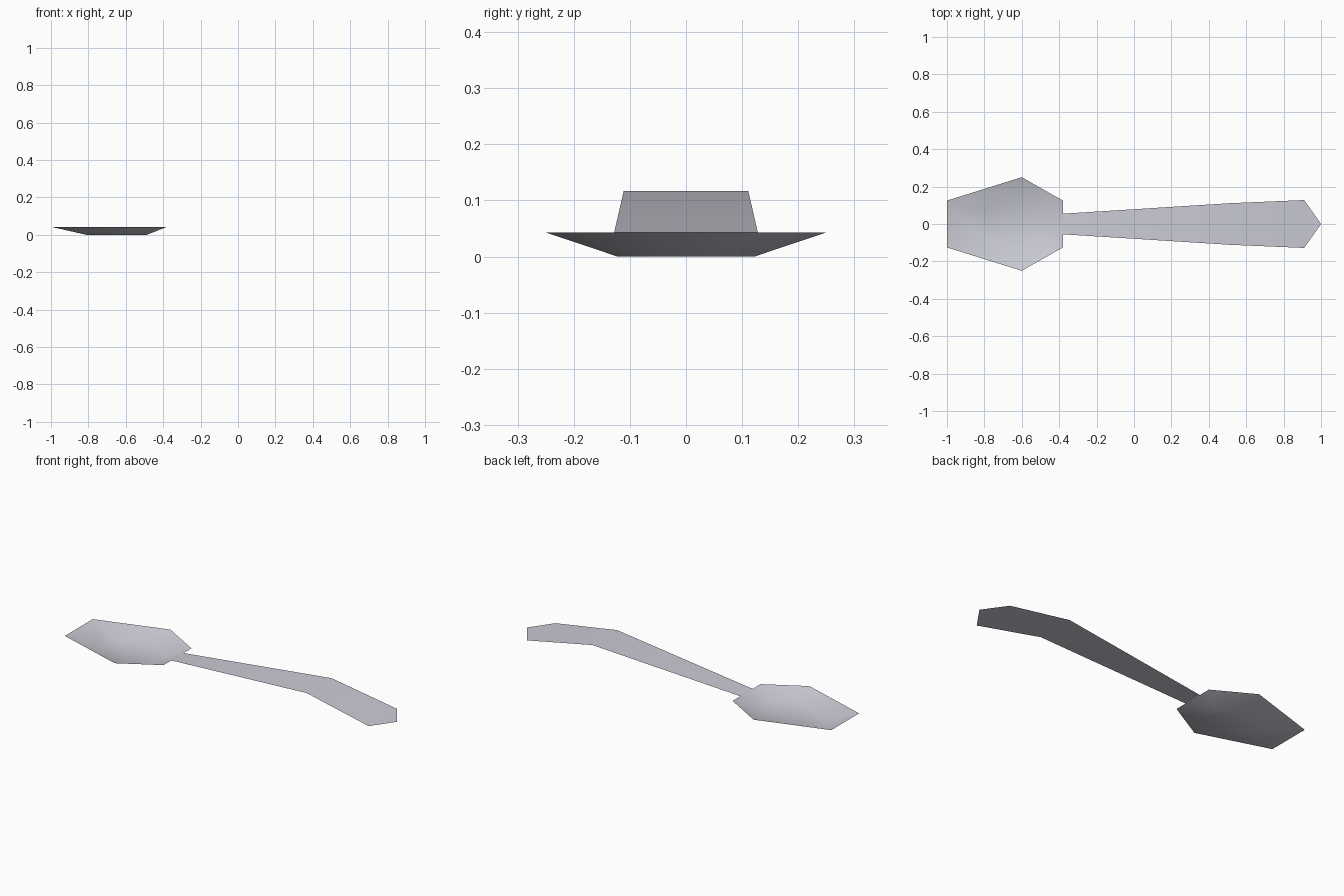
import bpy
import bmesh

if "Cube" in bpy.data.objects:
    bpy.data.objects.remove(bpy.data.objects["Cube"])

metal = bpy.data.materials.new("pale silver")
metal.diffuse_color = (0.6, 0.6, 0.67, 1)
metal.use_nodes = True
metal.node_tree.nodes["Principled BSDF"].inputs["Base Color"].default_value = metal.diffuse_color

RIM_Z = 0.043


def finish(name, bm):
    """Turn a bmesh into a named, smooth-by-angle object."""
    mesh = bpy.data.meshes.new(name)
    bm.to_mesh(mesh)
    bm.free()
    mesh.materials.append(metal)
    obj = bpy.data.objects.new(name, mesh)
    bpy.context.collection.objects.link(obj)
    bpy.ops.object.select_all(action='DESELECT')
    obj.select_set(True)
    bpy.context.view_layer.objects.active = obj
    bpy.ops.object.shade_smooth_by_angle(angle=0.6)
    return obj


def ring(bm, half, z):
    """Mirror a half outline (x, y) into a closed counter-clockwise loop."""
    pts = [(x, -y) for x, y in half] + [(x, y) for x, y in reversed(half)]
    return [bm.verts.new((x, y, z)) for x, y in pts]


# Bowl: open six-sided dish, rim tapering to a flat bottom
bm = bmesh.new()
rim = ring(bm, [(-1.0, 0.125), (-0.6, 0.25), (-0.38, 0.125)], RIM_Z)
base = ring(bm, [(-0.81, 0.061), (-0.6, 0.122), (-0.488, 0.061)], 0.0)
bm.faces.new(base)
for i in range(6):
    j = (i + 1) % 6
    bm.faces.new((rim[i], rim[j], base[j], base[i]))
finish("spoon_bowl", bm)

# Handle: thin widening sheet, arched at the bend, with a pointed flat tip
bm = bmesh.new()
rows = []
for x, w, z in [(-0.38, 0.055, RIM_Z), (0.51, 0.111, 0.117), (0.91, 0.128, RIM_Z)]:
    rows.append([bm.verts.new((x, s * w, z)) for s in (-1, 1)])
for (a, b), (c, d) in zip(rows, rows[1:]):
    bm.faces.new((a, c, d, b))
tip = bm.verts.new((1.0, 0.0, RIM_Z))
bm.faces.new((rows[-1][0], tip, rows[-1][1]))
finish("spoon_handle", bm)
